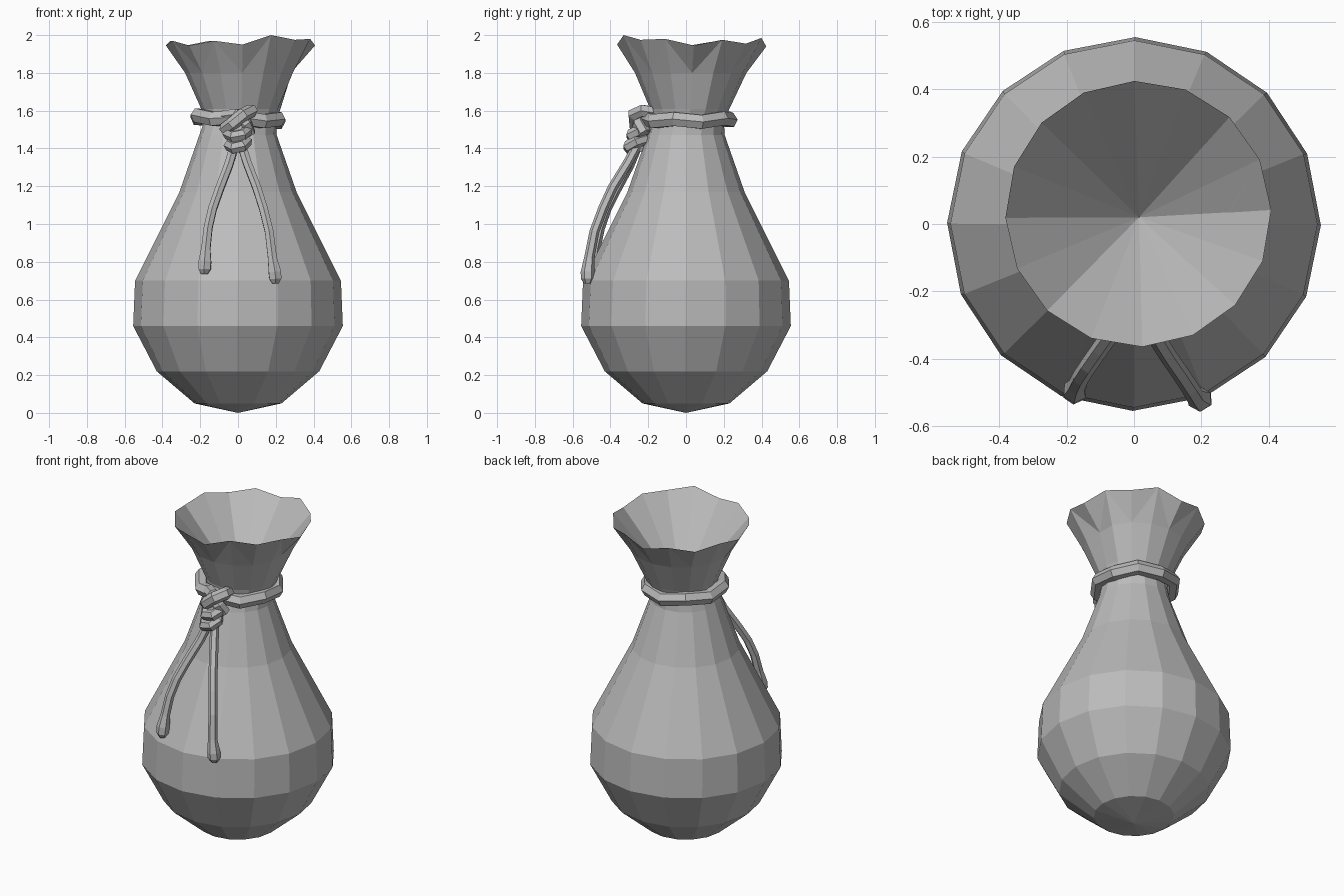
import bpy
import bmesh
from math import cos, sin, radians

old = bpy.data.objects.get("Cube")
if old:
    bpy.data.objects.remove(old, do_unlink=True)

grey = bpy.data.materials.new("plain grey")
grey.use_nodes = True
colour = (0.5, 0.5, 0.5, 1)
grey.diffuse_color = colour
grey.node_tree.nodes["Principled BSDF"].inputs["Base Color"].default_value = colour

SIDES = 16


def add_object(name, mesh):
    obj = bpy.data.objects.new(name, mesh)
    bpy.context.scene.collection.objects.link(obj)
    mesh.materials.clear()
    mesh.materials.append(grey)
    return obj


def rope(name, points, radius=0.042, closed=False, tips=None):
    """Six-sided rope swept along points; tips gives a radius factor per point."""
    curve = bpy.data.curves.new(name + " path", 'CURVE')
    curve.dimensions = '3D'
    curve.bevel_depth = radius
    curve.bevel_resolution = 1
    curve.use_fill_caps = not closed
    spline = curve.splines.new('POLY')
    spline.points.add(len(points) - 1)
    for i, p in enumerate(points):
        spline.points[i].co = (*p, 1)
        spline.points[i].radius = tips[i] if tips else 1
    spline.use_cyclic_u = closed
    spline.use_smooth = False
    path = bpy.data.objects.new(name + " path", curve)
    bpy.context.scene.collection.objects.link(path)
    graph = bpy.context.evaluated_depsgraph_get()
    mesh = bpy.data.meshes.new_from_object(path.evaluated_get(graph))
    bpy.data.objects.remove(path, do_unlink=True)
    mesh.name = name
    return add_object(name, mesh)


# Sack: rings of (radius, height, x offset, y offset)
profile = [(0.23, 0.05, 0, 0), (0.43, 0.22, 0, 0), (0.555, 0.46, 0, 0),
           (0.545, 0.70, 0, 0), (0.31, 1.17, 0, 0), (0.205, 1.47, 0, 0),
           (0.19, 1.54, 0.01, 0.01), (0.21, 1.61, 0.015, 0.02),
           (0.295, 1.80, 0.015, 0.025), (0.395, 1.96, 0.013, 0.03)]
rim = [1.945, 1.975, 1.955, 1.985, 1.94, 1.97, 1.945, 1.97,
       1.945, 1.97, 1.945, 1.97, 1.95, 2.0, 1.975, 1.98]

bm = bmesh.new()
rings = []
for level, (r, z, ox, oy) in enumerate(profile):
    ring = []
    for i in range(SIDES):
        a = radians(360 / SIDES * i - 1 + level * 0.3)
        height = rim[i] if level == len(profile) - 1 else z
        pinch = 0.9 if level == 8 and i == 0 else 1
        ring.append(bm.verts.new((ox + r * pinch * cos(a), oy + r * pinch * sin(a), height)))
    rings.append(ring)
for level in range(len(rings) - 1):
    low, high = rings[level], rings[level + 1]
    for i in range(SIDES):
        j = (i + 1) % SIDES
        if level < len(rings) - 2:
            bm.faces.new((low[i], low[j], high[j], high[i]))
        elif i % 2 == 0:   # flared mouth folds along alternating diagonals
            bm.faces.new((low[i], high[j], high[i]))
            bm.faces.new((low[i], low[j], high[j]))
        else:
            bm.faces.new((low[i], low[j], high[i]))
            bm.faces.new((low[j], high[j], high[i]))
base = bm.verts.new((0, 0, 0))
funnel = bm.verts.new((0.015, 0.02, 1.5))
for i in range(SIDES):
    j = (i + 1) % SIDES
    bm.faces.new((base, rings[0][j], rings[0][i]))
    bm.faces.new((funnel, rings[-1][i], rings[-1][j]))
mesh = bpy.data.meshes.new("sack")
bm.to_mesh(mesh)
bm.free()
add_object("sack", mesh)

# Cord around the neck
loop = []
for i in range(10):
    a = radians(36 * i + 18)
    loop.append((0.222 * cos(a), 0.01 + 0.222 * sin(a), 1.55 + 0.015 * (i % 2) - 0.01 * cos(a)))
rope("neck_cord", loop, closed=True)

# Knot: crossing strands above, wraps below
rope("knot_cross", [(-0.07, -0.22, 1.50), (-0.03, -0.27, 1.53), (0.03, -0.275, 1.58),
                    (0.07, -0.23, 1.60), (0.06, -0.18, 1.59)], 0.036)
rope("knot_under", [(-0.07, -0.19, 1.57), (-0.01, -0.24, 1.58), (0.04, -0.25, 1.53),
                    (0.06, -0.22, 1.48)], 0.036)
for n, (z, y, r) in enumerate([(1.485, -0.245, 0.05), (1.425, -0.265, 0.045)]):
    wrap = [(r * cos(radians(60 * i)), y + r * sin(radians(60 * i)),
             z + 0.02 * sin(radians(60 * i)) + 0.01 * cos(radians(60 * i))) for i in range(6)]
    rope("knot_wrap_" + str(n + 1), wrap, 0.032, closed=True)
rope("knot_core", [(0, -0.23, 1.54), (0, -0.265, 1.39)], 0.04)

# Hanging tails with thickened tips
swell = [1, 1, 1, 1, 1, 1.05, 1.45, 1.4, 0.75]
left = [(0.015, -0.25, 1.43), (0.05, -0.31, 1.32), (0.10, -0.39, 1.19), (0.135, -0.44, 1.08),
        (0.165, -0.485, 0.96), (0.182, -0.512, 0.82), (0.195, -0.52, 0.745),
        (0.198, -0.52, 0.71), (0.199, -0.52, 0.685)]
right = [(-0.015, -0.25, 1.43), (-0.05, -0.30, 1.31), (-0.10, -0.37, 1.18), (-0.135, -0.42, 1.08),
         (-0.158, -0.455, 0.98), (-0.17, -0.48, 0.87), (-0.175, -0.495, 0.80),
         (-0.177, -0.50, 0.76), (-0.178, -0.50, 0.735)]
rope("left_tail", left, 0.026, tips=swell)
rope("right_tail", right, 0.026, tips=swell)
